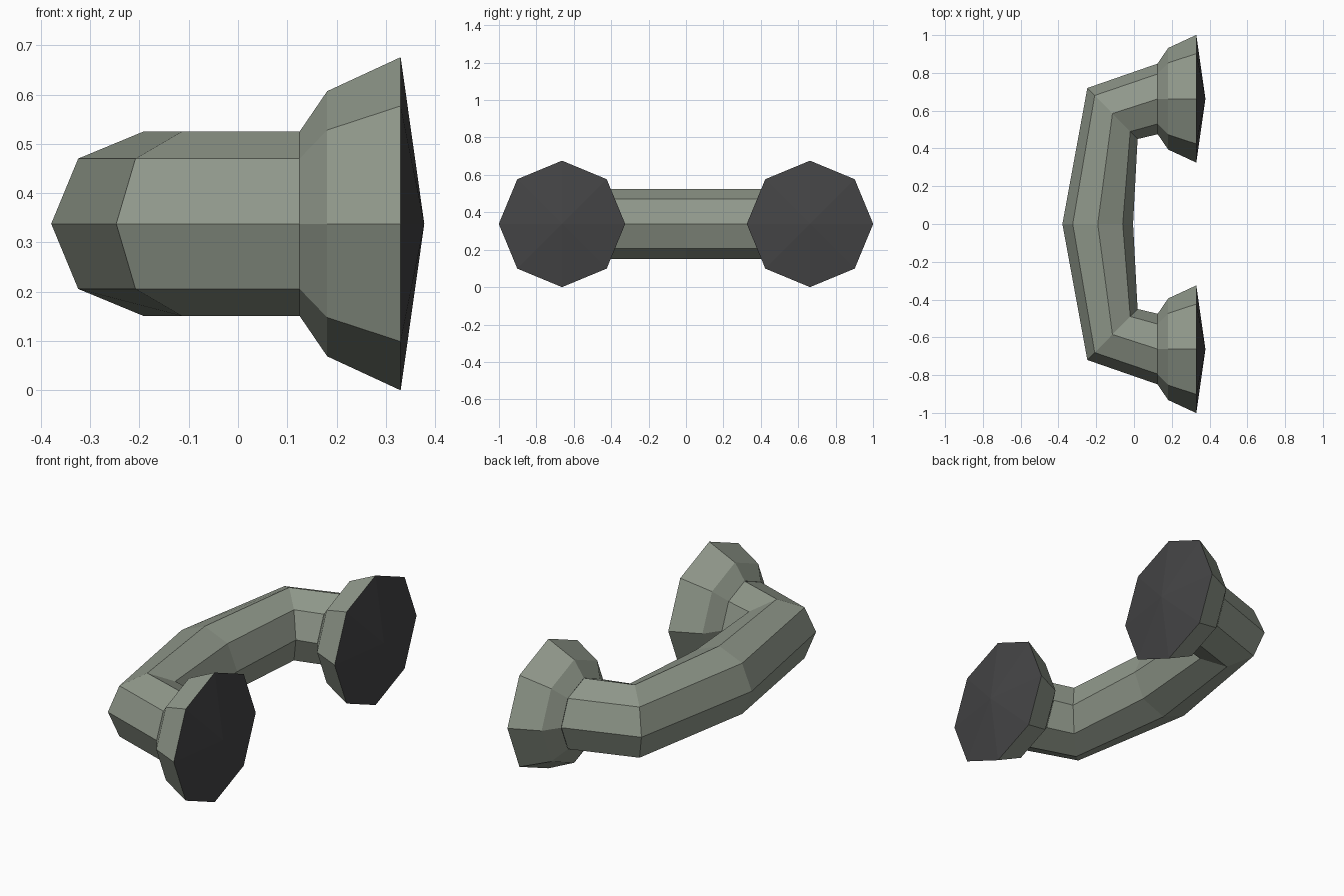
import bpy, bmesh, math

if "Cube" in bpy.data.objects:
    bpy.data.objects.remove(bpy.data.objects["Cube"])

Z = 0.338   # height of the centre line
N = 8       # sides of every cross-section


def material(name, rgb):
    m = bpy.data.materials.new(name)
    m.diffuse_color = (*rgb, 1)
    m.use_nodes = True
    m.node_tree.nodes["Principled BSDF"].inputs["Base Color"].default_value = m.diffuse_color
    return m


green = material("grey green", (0.28, 0.315, 0.258))
dark = material("charcoal", (0.058, 0.058, 0.06))


def loft(name, rings, mat, apex=None):
    """Skin octagons given as (cx, cy, ox, oy, rz); (ox, oy) is the outward half axis."""
    bm = bmesh.new()
    loops = []
    for cx, cy, ox, oy, rz in rings:
        loop = []
        for i in range(N):
            a = 2 * math.pi * i / N
            c, s = math.cos(a), math.sin(a)
            loop.append(bm.verts.new((cx + ox * c, cy + oy * c, Z + rz * s)))
        loops.append(loop)
    for a, b in zip(loops, loops[1:]):
        for i in range(N):
            j = (i + 1) % N
            bm.faces.new((a[i], a[j], b[j], b[i]))
    if apex:
        tip = bm.verts.new(apex)
        for i in range(N):
            bm.faces.new((loops[-1][i], loops[-1][(i + 1) % N], tip))
    bmesh.ops.recalc_face_normals(bm, faces=bm.faces)
    # an open cone must face along +x
    if apex and sum(f.normal.x for f in bm.faces) < 0:
        bmesh.ops.reverse_faces(bm, faces=bm.faces)
    me = bpy.data.meshes.new(name)
    bm.to_mesh(me)
    bm.free()
    me.materials.append(mat)
    ob = bpy.data.objects.new(name, me)
    bpy.context.collection.objects.link(ob)


# bent grip with mitred corners
R = 0.187
half = [(-0.114, 0.585, -0.133, 0.135, R), (0.125, 0.662, 0, R, R)]
other = [(x, -y, ox, -oy, r) for x, y, ox, oy, r in reversed(half)]
loft("grip", other + [(-0.192, 0, -R, 0, R)] + half, green)

# flared cups and their shallow conical covers at both ends
for side, s in (("earpiece", 1), ("mouthpiece", -1)):
    cy = 0.663 * s
    loft(side + "_cup", [(x, cy, 0, r * s, r) for x, r in
                         ((0.125, R), (0.181, 0.269), (0.33, 0.338))], green)
    loft(side + "_cover", [(0.33, cy, 0, 0.338 * s, 0.338)], dark, apex=(0.378, cy, Z))
